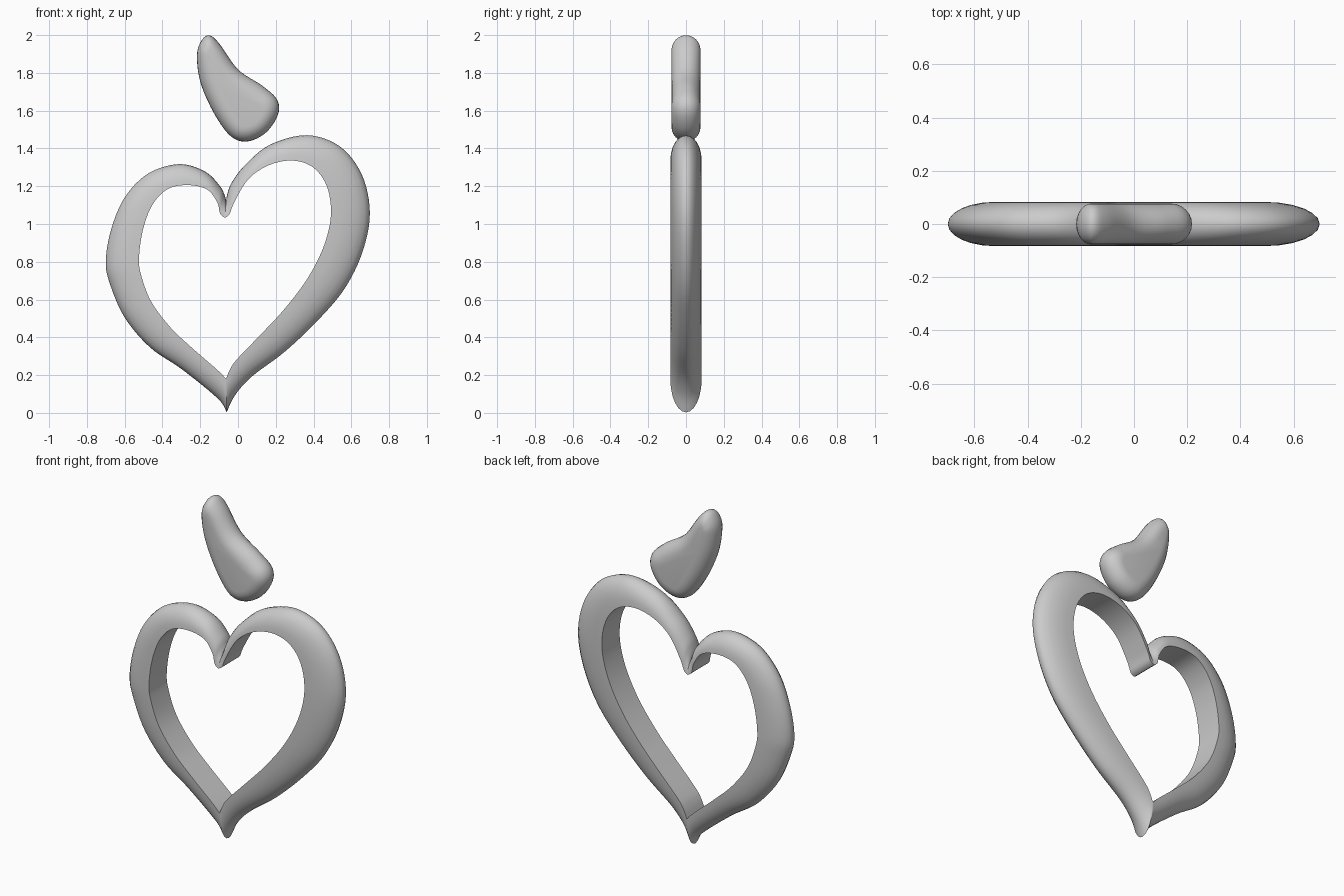
import bpy, bmesh, math
from mathutils import Vector

if "Cube" in bpy.data.objects:
    bpy.data.objects.remove(bpy.data.objects["Cube"])


def spline(pts, closed, steps=6):
    """Catmull-Rom through stations (outer x, z, inner x, z)."""
    p = [Vector(q) for q in pts]
    n = len(p)
    get = (lambda i: p[i % n]) if closed else (lambda i: p[max(0, min(n - 1, i))])
    out = []
    for i in range(n if closed else n - 1):
        a, b, c, d = (get(i + k) for k in (-1, 0, 1, 2))
        for s in range(steps):
            t = s / steps
            out.append(0.5 * (2 * b + (c - a) * t + (2 * a - 5 * b + 4 * c - d) * t * t
                              + (3 * b - a - 3 * c + d) * t ** 3))
    return out


def rounded_band(name, stations, half, solid, segs=12):
    """Half-ellipse section swept round a contour; inside is a wall or flat caps."""
    bm = bmesh.new()
    rings = []
    for ox, oz, ix, iz in stations:
        ring = []
        for k in range(segs + 1):
            a = -math.pi / 2 + math.pi * k / segs
            t = 1 - math.cos(a)
            ring.append(bm.verts.new((ox + (ix - ox) * t, half * math.sin(a),
                                      oz + (iz - oz) * t)))
        rings.append(ring)
    n = len(rings)
    for i in range(n):
        r, q = rings[i], rings[(i + 1) % n]
        for k in range(segs):
            bm.faces.new((r[k], q[k], q[k + 1], r[k + 1]))
        if not solid:
            bm.faces.new((r[-1], q[-1], q[0], r[0]))
    if solid:
        for k in (0, segs):
            bm.faces.new([r[k] for r in rings])
    bmesh.ops.recalc_face_normals(bm, faces=bm.faces)
    me = bpy.data.meshes.new(name)
    bm.to_mesh(me)
    bm.free()
    ob = bpy.data.objects.new(name, me)
    bpy.context.collection.objects.link(ob)
    bpy.ops.object.select_all(action='DESELECT')
    ob.select_set(True)
    bpy.context.view_layer.objects.active = ob
    bpy.ops.object.shade_smooth_by_angle(angle=math.radians(40))
    return ob


# Heart frame: left side from the tip to the notch, right side back to the tip
left = [(-.06, .003, -.063, .18), (-.106, .075, -.11, .228), (-.296, .23, -.25, .35),
        (-.466, .347, -.36, .455), (-.6, .505, -.46, .59), (-.677, .68, -.513, .73),
        (-.70, .80, -.524, .823), (-.672, .97, -.503, .97), (-.6, 1.14, -.455, 1.098),
        (-.476, 1.267, -.376, 1.183), (-.312, 1.317, -.27, 1.206),
        (-.175, 1.278, -.164, 1.183), (-.095, 1.20, -.11, 1.114),
        (-.07, 1.15, -.095, 1.055), (-.063, 1.12, -.07, 1.033)]
right = [left[-1], (-.055, 1.165, -.045, 1.052), (-.03, 1.225, -.02, 1.114),
         (.04, 1.315, .053, 1.235), (.17, 1.42, .16, 1.31), (.365, 1.47, .286, 1.336),
         (.54, 1.41, .397, 1.30), (.656, 1.26, .47, 1.2), (.698, 1.06, .492, 1.05),
         (.66, .855, .455, .885), (.566, .66, .37, .715), (.423, .49, .25, .555),
         (.249, .325, .13, .425), (.074, .193, .0, .29), (-.016, .093, -.04, .235),
         left[0]]
rounded_band("heart_frame", spline(left, False) + spline(right, False), .083, False)

# Solid leaf floating above the notch
leaf = [(-.148, 1.998, -.155, 1.92), (-.095, 1.95, -.135, 1.9), (0, 1.818, -.06, 1.77),
        (.127, 1.733, .075, 1.66), (.206, 1.66, .13, 1.63), (.212, 1.58, .135, 1.59),
        (.148, 1.484, .1, 1.54), (.048, 1.437, .045, 1.515), (-.042, 1.468, .005, 1.53),
        (-.132, 1.595, -.06, 1.63), (-.2, 1.754, -.125, 1.775),
        (-.217, 1.897, -.16, 1.885), (-.19, 1.976, -.162, 1.91)]
rounded_band("leaf", spline(leaf, True), .077, True)
